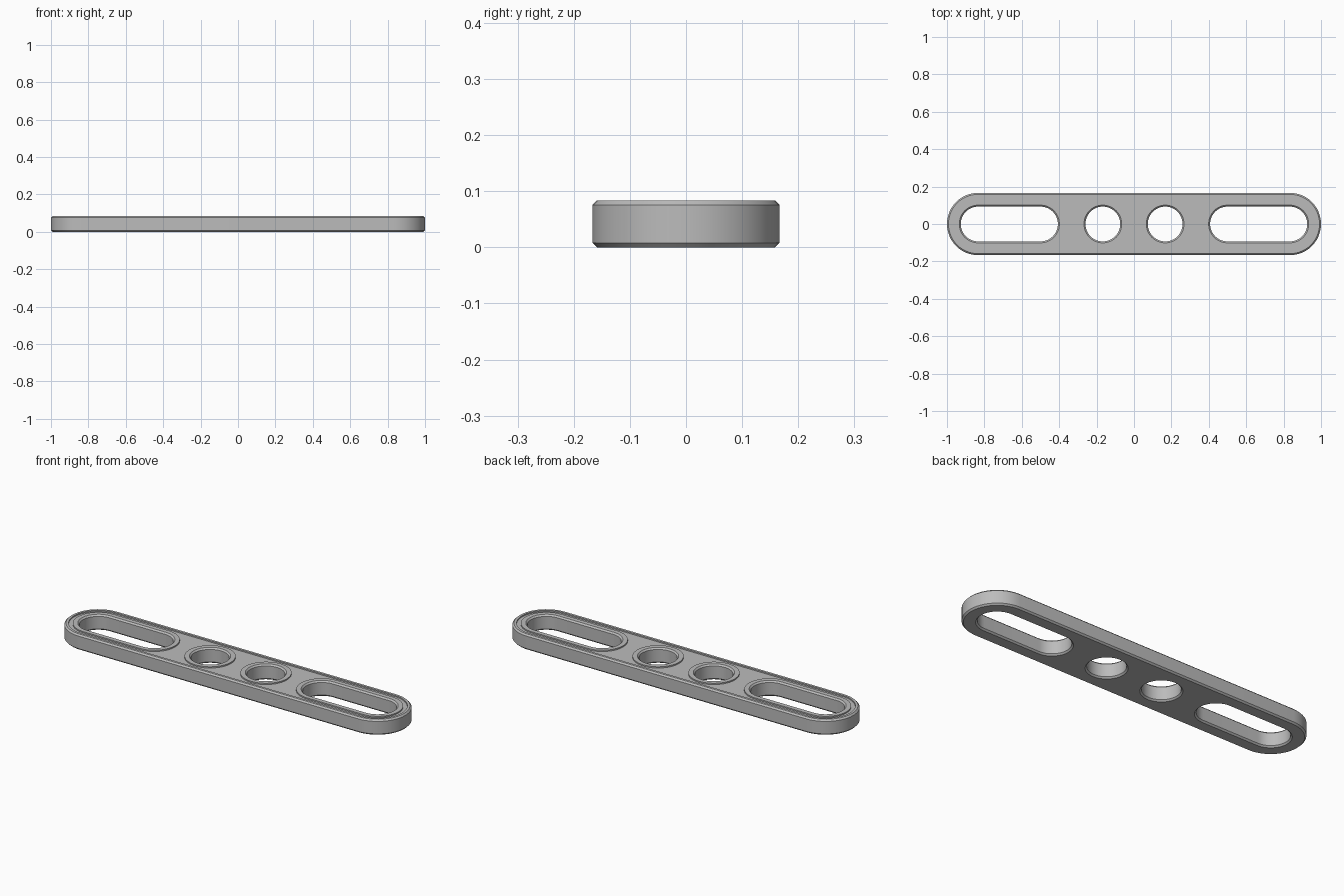
import bpy, bmesh, math

cube = bpy.data.objects.get("Cube")
if cube:
    bpy.data.objects.remove(cube, do_unlink=True)

UNIT = 1 / 6          # half of the hole pitch
T = UNIT / 2          # plate thickness
C = 0.008             # edge chamfer
D = 0.007             # depth of the top recess
SEG = 24              # segments per half circle

bm = bmesh.new()


def loop(x0, x1, r, z):
    """Closed stadium outline around the centres x0..x1."""
    pts = []
    for cx, start in ((x1, -math.pi / 2), (x0, math.pi / 2)):
        # a full circle shares its end points between both halves
        steps = SEG if x0 == x1 else SEG + 1
        for i in range(steps):
            a = start + math.pi * i / SEG
            pts.append(bm.verts.new((cx + r * math.cos(a), r * math.sin(a), z)))
    return pts


def edges_of(ring):
    return [bm.edges.get((a, b)) for a, b in zip(ring, ring[1:] + ring[:1])]


def sweep(x0, x1, profile):
    """Skin a radius/height profile around a stadium; return its end edges."""
    rings = [loop(x0, x1, r, z) for r, z in profile]
    for lo, hi in zip(rings, rings[1:]):
        n = len(lo)
        for i in range(n):
            j = (i + 1) % n
            bm.faces.new((lo[i], lo[j], hi[j], hi[i]))
    return edges_of(rings[0]), edges_of(rings[-1])


# Outer wall with chamfers and raised border
R = UNIT
bottom, floor = sweep(-5 * UNIT, 5 * UNIT, [
    (R - C, 0), (R, C), (R, T - C), (R - C, T), (R - 0.021, T), (R - 0.021, T - D)])

# Chamfered holes and slots, each with a raised collar
H = 0.101
collar = [(H, 0), (H - C, C), (H - C, T - C), (H, T), (0.125, T), (0.125, T - D)]
for x0, x1 in ((-5, -3), (-1, -1), (1, 1), (3, 5)):
    b, f = sweep(x0 * UNIT, x1 * UNIT, collar)
    bottom += b
    floor += f

# Underside and recessed top floor
for outline, up in ((bottom, -1), (floor, 1)):
    bmesh.ops.triangle_fill(bm, edges=outline, use_beauty=True, normal=(0, 0, up))
bmesh.ops.recalc_face_normals(bm, faces=bm.faces)

mesh = bpy.data.meshes.new("slotted_plate")
bm.to_mesh(mesh)
bm.free()
plate = bpy.data.objects.new("slotted_plate", mesh)
bpy.context.collection.objects.link(plate)

# Plain grey material
grey = bpy.data.materials.new("light_grey")
grey.use_nodes = True
colour = (0.5, 0.5, 0.5, 1)
grey.diffuse_color = colour
grey.node_tree.nodes["Principled BSDF"].inputs["Base Color"].default_value = colour
mesh.materials.append(grey)

# Smooth curved walls, crisp chamfers
bpy.ops.object.select_all(action='DESELECT')
plate.select_set(True)
bpy.context.view_layer.objects.active = plate
bpy.ops.object.shade_smooth_by_angle(angle=math.radians(30))
